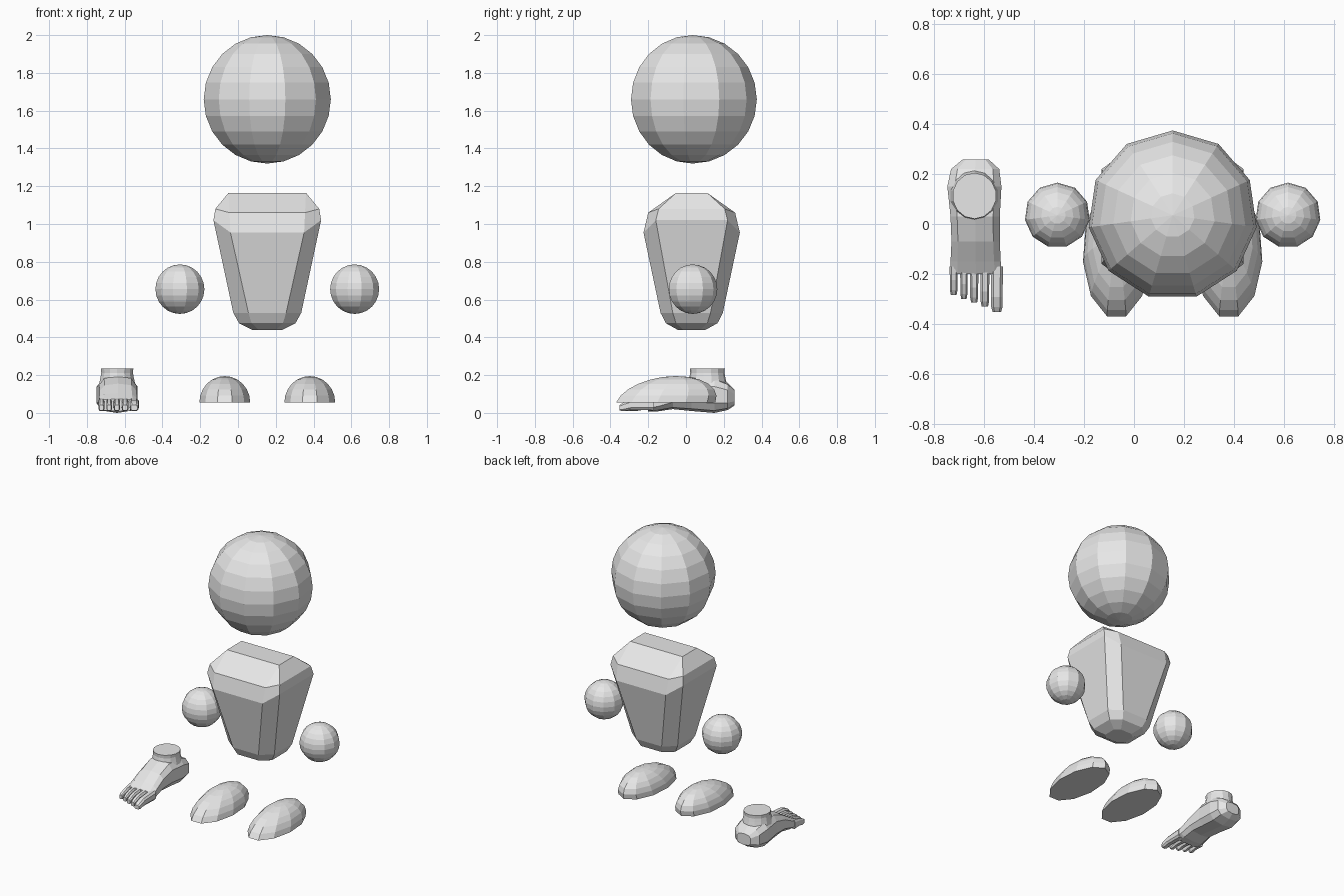
import bpy, bmesh
from math import sin, cos, pi, copysign
from mathutils import Vector

cube = bpy.data.objects.get("Cube")
if cube:
    bpy.data.objects.remove(cube)

grey = bpy.data.materials.new("light_grey")
grey.use_nodes = True
grey.diffuse_color = (0.8, 0.8, 0.8, 1)
grey.node_tree.nodes["Principled BSDF"].inputs["Base Color"].default_value = (0.8, 0.8, 0.8, 1)

MID = 0.155    # symmetry plane of the figure
SIDES = 11


def loft(name, rings):
    """Skin a list of equally long vertex rings and cap both ends."""
    bm = bmesh.new()
    loops = [[bm.verts.new(p) for p in ring] for ring in rings]
    n = len(loops[0])
    for a, b in zip(loops, loops[1:]):
        for i in range(n):
            j = (i + 1) % n
            bm.faces.new((a[i], a[j], b[j], b[i]))
    bm.faces.new(loops[0])
    bm.faces.new(loops[-1])
    bmesh.ops.remove_doubles(bm, verts=bm.verts, dist=0.0005)
    bmesh.ops.recalc_face_normals(bm, faces=bm.faces)
    mesh = bpy.data.meshes.new(name)
    bm.to_mesh(mesh)
    bm.free()
    mesh.materials.append(grey)
    obj = bpy.data.objects.new(name, mesh)
    bpy.context.collection.objects.link(obj)
    return obj


def ball(name, center, size, half=False, shear=0.0):
    """Faceted ball or dome with one corner pointing back."""
    rings = []
    for k in range(0 if half else -6, 7):
        t = k * pi / 12
        ring = []
        for i in range(SIDES):
            a = 2 * pi * i / SIDES
            p = Vector((sin(a) * cos(t) * size[0],
                        cos(a) * cos(t) * size[1] + shear * sin(t),
                        sin(t) * size[2]))
            ring.append(p + Vector(center))
        rings.append(ring)
    return loft(name, rings)


# Head, hands and dome-shaped shoes
ball("head", (MID, 0.035, 1.66), (0.34,) * 3)
for side, s in (("left", 1), ("right", -1)):
    ball(side + "_hand", (MID + s * 0.4625, 0.035, 0.655), (0.131,) * 3)
    ball(side + "_shoe", (MID + s * 0.225, -0.113, 0.055),
         (0.136, 0.268, 0.14), half=True, shear=0.06)


# Torso: tapered block with chamfered corners
def torso_ring(side, front):
    """side and front are (half x, half y, z) corners of the chamfer."""
    (sx, sy, sz), (fx, fy, fz) = side, front
    pts = [(sx, -sy, sz), (sx, sy, sz), (fx, fy, fz), (-fx, fy, fz),
           (-sx, sy, sz), (-sx, -sy, sz), (-fx, -fy, fz), (fx, -fy, fz)]
    return [Vector((x + MID, y + 0.03, z)) for x, y, z in pts]


torso = [torso_ring((0.205, 0.082, 1.165), (0.205, 0.082, 1.165)),
         torso_ring((0.275, 0.175, 1.08), (0.2, 0.23, 1.06)),
         torso_ring((0.285, 0.19, 1.02), (0.195, 0.255, 0.955))]
for scale, z in ((1, 0.53), (0.83, 0.475), (0.45, 0.44)):
    torso.append(torso_ring((0.18 * scale, 0.1 * scale, z),
                            (0.1 * scale, 0.165 * scale, z)))
loft("torso", torso)


# Bare foot, skinned along y from (y, centre x, half width, bottom, top)
def foot_section(y, x, half, low, high, n=10):
    ring = []
    for i in range(n):
        a = 2 * pi * (i + 0.5) / n
        c, s = cos(a), sin(a)
        ring.append(Vector((x + half * copysign(abs(c) ** 0.65, c), y,
                            (low + high) / 2 + (high - low) / 2 * copysign(abs(s) ** 0.65, s))))
    return ring


loft("foot", [foot_section(*s) for s in (
    (0.258, -0.635, 0.055, 0.04, 0.12),
    (0.22, -0.637, 0.1, 0.015, 0.16),
    (0.15, -0.64, 0.112, 0.0, 0.19),
    (0.03, -0.637, 0.102, 0.01, 0.195),
    (-0.07, -0.635, 0.1, 0.02, 0.155),
    (-0.15, -0.635, 0.104, 0.008, 0.105),
    (-0.2, -0.633, 0.106, 0.008, 0.075))])

# Ankle stump
loft("ankle", [[Vector((-0.64 + r * sin(2 * pi * i / 14),
                        0.113 + r * 1.05 * cos(2 * pi * i / 14), z))
                for i in range(14)]
               for r, z in ((0.105, 0.12), (0.09, 0.19), (0.086, 0.212), (0.088, 0.235))])

# Toes, from the outer little toe to the big toe
toes = ((-0.723, 0.016, -0.285), (-0.682, 0.015, -0.3), (-0.641, 0.017, -0.315),
        (-0.598, 0.018, -0.33), (-0.55, 0.024, -0.352))
for i, (x, w, tip) in enumerate(toes):
    loft("toe_%d" % (i + 1), [foot_section(*s, n=8) for s in (
        (-0.17, x, w * 1.1, 0.012, 0.08),
        (tip + 0.06, x, w, 0.015, 0.07),
        (tip + 0.02, x, w, 0.008, 0.055),
        (tip, x, w * 0.75, 0.012, 0.042))])
